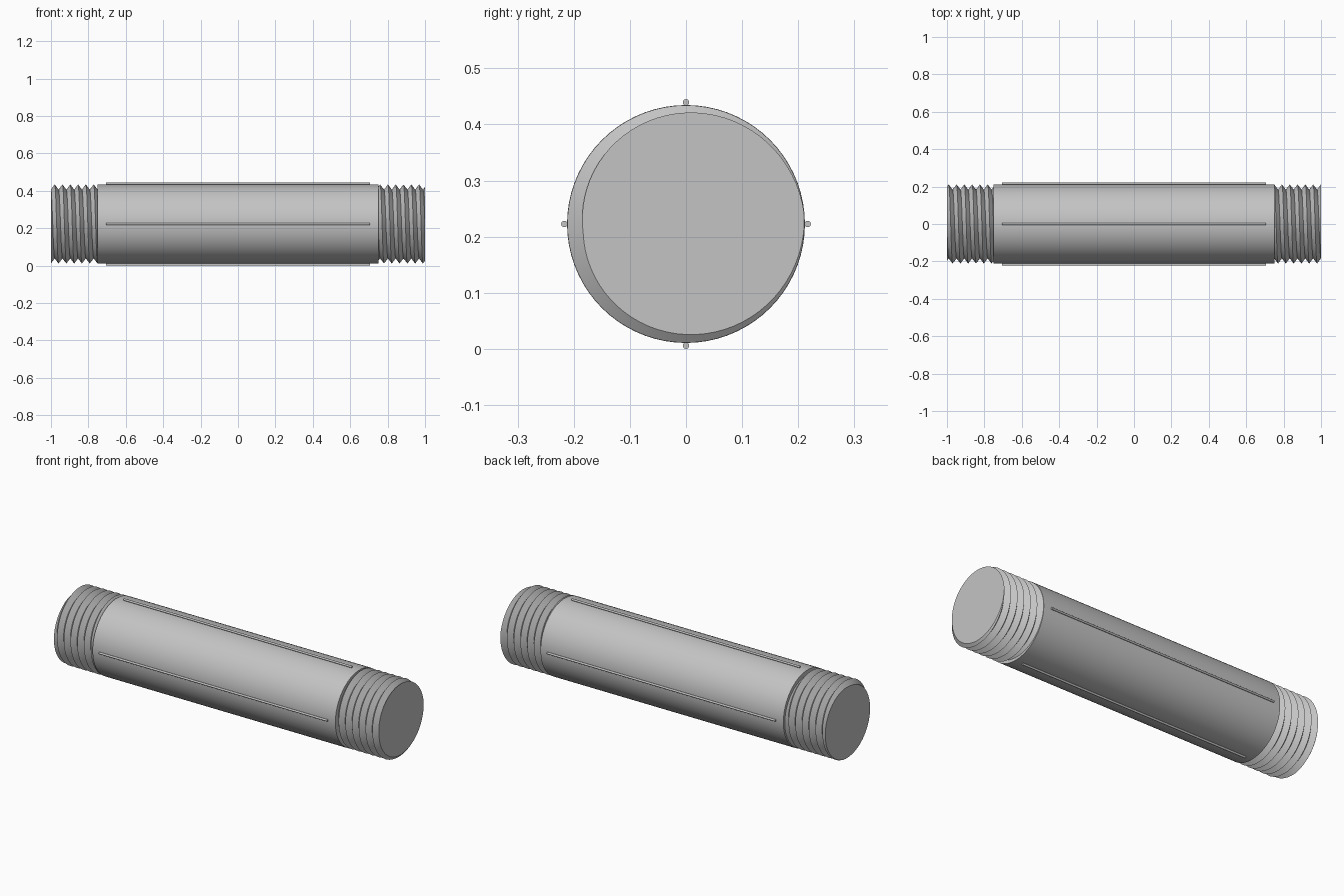
import bpy
import bmesh
import math
from mathutils import Vector

cube = bpy.data.objects.get("Cube")
if cube:
    bpy.data.objects.remove(cube, do_unlink=True)

AXIS_Z = 0.2225      # height of the rod axis
BODY_R = 0.212
CREST_R, ROOT_R = 0.2115, 0.184
PITCH = 0.25 / 6
SEGMENTS = 72

steel = bpy.data.materials.new("grey steel")
steel.use_nodes = True
GREY = (0.55, 0.55, 0.55, 1)
steel.diffuse_color = GREY
steel.node_tree.nodes["Principled BSDF"].inputs["Base Color"].default_value = GREY


def finish(obj):
    obj.data.materials.clear()
    obj.data.materials.append(steel)
    bpy.ops.object.select_all(action="DESELECT")
    obj.select_set(True)
    bpy.context.view_layer.objects.active = obj
    bpy.ops.object.shade_smooth_by_angle(angle=math.radians(30))


def rod(name, radius, length, y, z, sides):
    """Cylinder lying along x."""
    bpy.ops.mesh.primitive_cylinder_add(
        vertices=sides, radius=radius, depth=length,
        location=(0, y, z), rotation=(0, math.pi / 2, 0))
    obj = bpy.context.object
    obj.name = name
    finish(obj)


def thread(name, start, end):
    """Right-handed V thread, trimmed flat and capped at both ends."""
    bm = bmesh.new()
    turns = round((end - start) / PITCH) + 4
    phase = math.radians(5)
    rows = []
    # Each row is a helical strip point: alternating crest and root along x
    for i in range(SEGMENTS):
        a = 2 * math.pi * i / SEGMENTS
        row = []
        for k in range(turns * 2 + 1):
            r = ROOT_R if k % 2 else CREST_R
            x = end + PITCH * ((a - phase) / (2 * math.pi) + 2 - k / 2)
            row.append(bm.verts.new((x, r * math.cos(a), r * math.sin(a))))
        rows.append(row)
    for i in range(SEGMENTS):
        # The last strip joins the first one shifted by a full pitch
        last = i == SEGMENTS - 1
        here, after = rows[i], rows[(i + 1) % SEGMENTS]
        shift = -2 if last else 0
        for k in range(turns * 2):
            j = k + shift
            if 0 <= j:
                bm.faces.new((here[k], after[j], after[j + 1], here[k + 1]))
    # Trim the helix to length and cap the cuts
    for x, side in ((start, -1), (end, 1)):
        cut = bmesh.ops.bisect_plane(
            bm, geom=bm.verts[:] + bm.edges[:] + bm.faces[:], dist=1e-6,
            plane_co=Vector((x, 0, 0)), plane_no=Vector((side, 0, 0)),
            clear_outer=True)
        rim = [e for e in cut["geom_cut"]
               if isinstance(e, bmesh.types.BMEdge) and e.is_boundary]
        bmesh.ops.edgeloop_fill(bm, edges=rim)
    bmesh.ops.recalc_face_normals(bm, faces=bm.faces[:])
    mesh = bpy.data.meshes.new(name)
    bm.to_mesh(mesh)
    bm.free()
    obj = bpy.data.objects.new(name, mesh)
    obj.location.z = AXIS_Z
    bpy.context.collection.objects.link(obj)
    finish(obj)


# Plain barrel
rod("barrel", BODY_R, 1.5, 0, AXIS_Z, SEGMENTS)

# Four thin ridges along the barrel
for side, dy, dz in (("front", -1, 0), ("back", 1, 0), ("top", 0, 1), ("bottom", 0, -1)):
    offset = 0.2168
    rod(side + "_ridge", 0.0057, 1.41, dy * offset, AXIS_Z + dz * offset, 16)

# Threaded ends, rooted slightly inside the barrel
thread("left_thread", 0.74, 1.0)
thread("right_thread", -1.0, -0.74)
